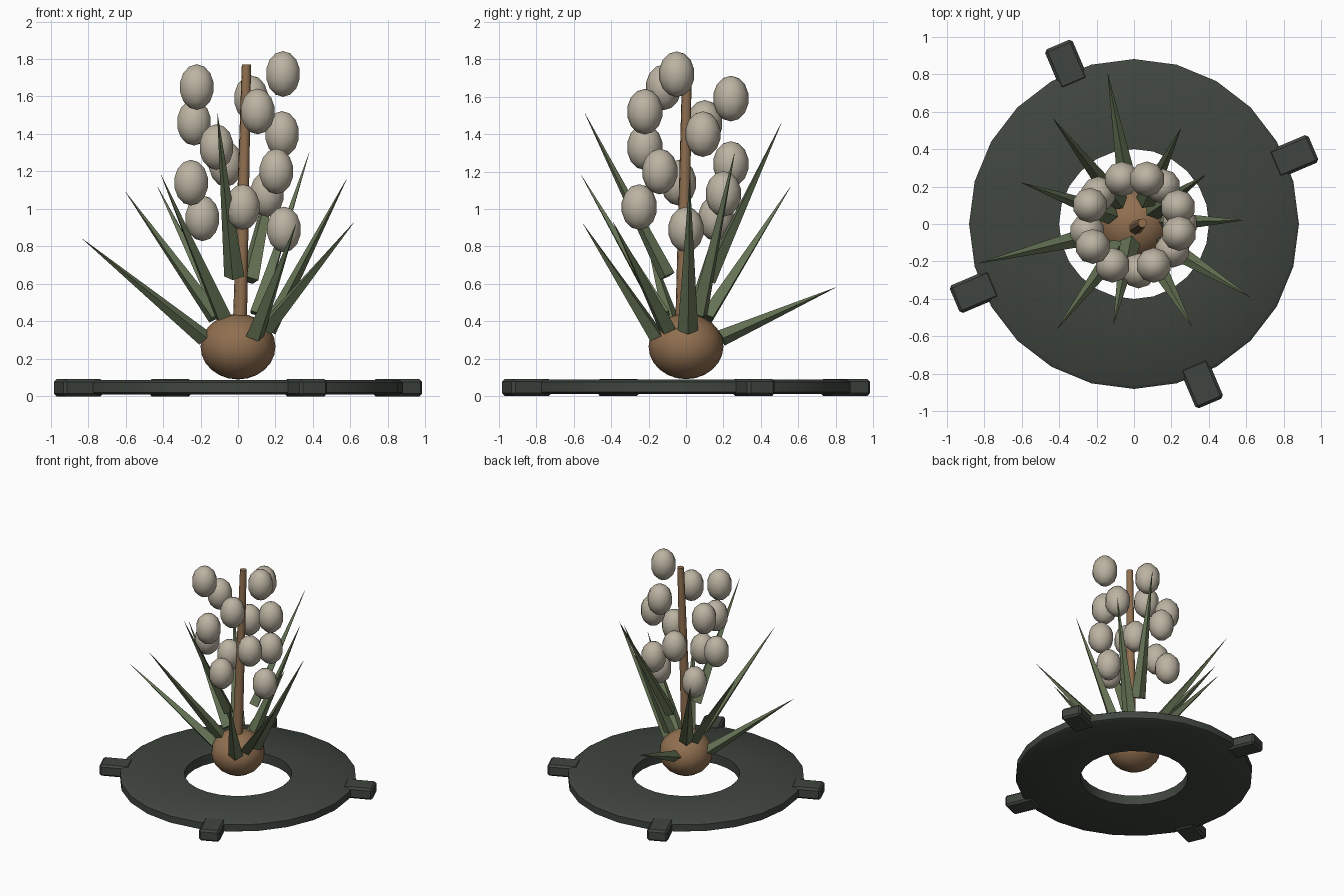
import bpy, bmesh, math
from mathutils import Vector, Matrix

if "Cube" in bpy.data.objects:
    bpy.data.objects.remove(bpy.data.objects["Cube"])


def material(name, rgb):
    m = bpy.data.materials.new(name)
    m.use_nodes = True
    m.diffuse_color = (*rgb, 1)
    m.node_tree.nodes["Principled BSDF"].inputs["Base Color"].default_value = (*rgb, 1)
    return m


STONE = material("dark grey stone", (0.05, 0.06, 0.05))
BROWN = material("bulb brown", (0.28, 0.16, 0.08))
LEAF = material("leaf green", (0.13, 0.17, 0.09))
CREAM = material("berry cream", (0.5, 0.45, 0.36))


def make(name, bm, mat, smooth=None):
    bmesh.ops.recalc_face_normals(bm, faces=bm.faces)
    mesh = bpy.data.meshes.new(name)
    bm.to_mesh(mesh)
    bm.free()
    mesh.materials.append(mat)
    ob = bpy.data.objects.new(name, mesh)
    bpy.context.collection.objects.link(ob)
    if smooth:
        bpy.ops.object.select_all(action="DESELECT")
        ob.select_set(True)
        bpy.context.view_layer.objects.active = ob
        bpy.ops.object.shade_smooth_by_angle(angle=math.radians(smooth))
    return ob


def ellipsoid(name, centre, rx, rz, mat, segments, rings, smooth):
    bm = bmesh.new()
    bmesh.ops.create_uvsphere(bm, u_segments=segments, v_segments=rings, radius=1)
    bmesh.ops.transform(bm, matrix=Matrix.Translation(centre) @ Matrix.Diagonal((rx, rx, rz, 1)),
                        verts=bm.verts)
    return make(name, bm, mat, smooth)


# Flat ring: a small profile turned about the vertical axis
bm = bmesh.new()
profile = [(0.4, 0.01), (0.86, 0.01), (0.88, 0.02), (0.88, 0.075), (0.86, 0.088), (0.4, 0.088)]
SIDES = 24
loops = []
for i in range(SIDES):
    a = math.tau * i / SIDES
    loops.append([bm.verts.new((r * math.cos(a), r * math.sin(a), z)) for r, z in profile])
for i in range(SIDES):
    a, b = loops[i], loops[(i + 1) % SIDES]
    for j in range(len(profile)):
        k = (j + 1) % len(profile)
        bm.faces.new((a[j], b[j], b[k], a[k]))
make("base_ring", bm, STONE, 35)

# Four chamfered tabs around the ring
for i in range(4):
    bm = bmesh.new()
    bmesh.ops.create_cube(bm, size=1)
    place = (Matrix.Rotation(math.radians(23 + 90 * i), 4, "Z")
             @ Matrix.Translation((0.925, 0, 0.046)) @ Matrix.Diagonal((0.23, 0.16, 0.092, 1)))
    bmesh.ops.transform(bm, matrix=place, verts=bm.verts)
    bmesh.ops.bevel(bm, geom=bm.edges[:], offset=0.015, segments=1, affect="EDGES")
    make(f"ring_tab_{i + 1}", bm, STONE)

# Bulb
ellipsoid("bulb", (0, 0, 0.265), 0.2, 0.175, BROWN, 16, 12, 40)


def spike(name, base, tip, r1, r2, mat, sides, flat=1.0, smooth=None):
    """Tapered rod between two points, its first side axis lying level."""
    base, tip = Vector(base), Vector(tip)
    axis = (tip - base).normalized()
    side = Vector((0, 0, 1)).cross(axis).normalized()
    up = axis.cross(side)
    frame = Matrix((side, up, axis)).transposed().to_4x4()
    bm = bmesh.new()
    bmesh.ops.create_cone(bm, cap_ends=True, segments=sides, radius1=r1, radius2=r2,
                          depth=(tip - base).length)
    bmesh.ops.transform(bm, matrix=Matrix.Translation((base + tip) / 2) @ frame
                        @ Matrix.Diagonal((1, flat, 1, 1)), verts=bm.verts)
    return make(name, bm, mat, smooth)


# Stem
spike("stem", (0.01, -0.02, 0.38), (0.045, 0.005, 1.77), 0.038, 0.025, BROWN, 8, smooth=50)

# Pointed leaves: base, tip
leaves = [
    ((-0.03, 0.19, 0.31), (-0.14, 0.80, 0.58)),
    ((-0.08, 0.11, 0.42), (-0.43, 0.56, 1.12)),
    ((0.06, 0.12, 0.62), (0.25, 0.51, 1.46)),
    ((0.10, 0.07, 0.44), (0.38, 0.26, 1.30)),
    ((0.16, 0.01, 0.35), (0.58, 0.02, 1.16)),
    ((0.15, -0.10, 0.36), (0.62, -0.39, 0.93)),
    ((0.09, -0.16, 0.32), (0.31, -0.55, 0.92)),
    ((-0.02, -0.10, 0.64), (-0.11, -0.54, 1.51)),
    ((-0.08, -0.12, 0.43), (-0.41, -0.56, 1.18)),
    ((-0.18, -0.05, 0.31), (-0.83, -0.21, 0.84)),
    ((-0.12, 0.05, 0.42), (-0.60, 0.22, 1.09)),
]
for i, (base, tip) in enumerate(leaves):
    spike(f"leaf_{i + 1}", base, tip, 0.055, 0.001, LEAF, 4, flat=0.8)

# Berries spiralling round the stem
berries = [
    (0.24, -0.05, 1.72), (-0.22, -0.12, 1.65), (0.07, 0.24, 1.59), (0.105, -0.22, 1.52),
    (-0.235, 0.10, 1.46), (0.235, 0.09, 1.40), (-0.115, -0.22, 1.33), (-0.065, 0.24, 1.24),
    (0.205, -0.14, 1.20), (-0.25, -0.04, 1.14), (0.155, 0.20, 1.08), (0.025, -0.25, 1.01),
    (-0.19, 0.16, 0.95), (0.245, 0.0, 0.89),
]
for i, centre in enumerate(berries):
    ellipsoid(f"berry_{i + 1}", centre, 0.096, 0.122, CREAM, 10, 7, 40)
